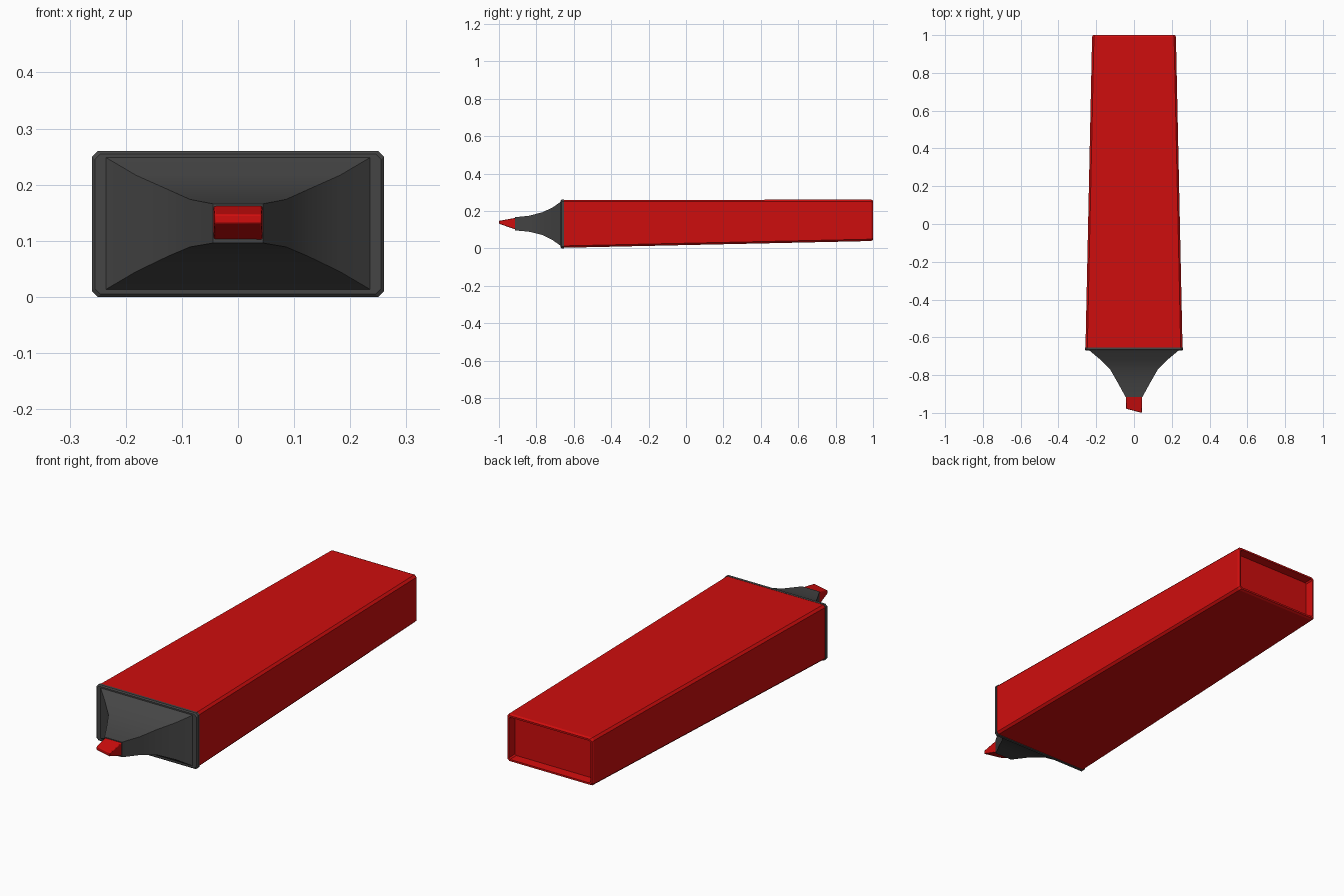
import bpy, bmesh, math

if "Cube" in bpy.data.objects:
    bpy.data.objects.remove(bpy.data.objects["Cube"])


def material(name, color):
    m = bpy.data.materials.new(name)
    m.diffuse_color = color
    m.use_nodes = True
    m.node_tree.nodes["Principled BSDF"].inputs["Base Color"].default_value = m.diffuse_color
    return m


def ring(y, half, z0, z1, c):
    """Rectangle in the xz plane with chamfered corners of size c."""
    if c == 0:
        return [(-half, y, z0), (half, y, z0), (half, y, z1), (-half, y, z1)]
    return [(-half + c, y, z0), (half - c, y, z0), (half, y, z0 + c), (half, y, z1 - c),
            (half - c, y, z1), (-half + c, y, z1), (-half, y, z1 - c), (-half, y, z0 + c)]


def loft(name, rings, mat=None):
    """Skin a row of equal-sized rings and cap both ends."""
    bm = bmesh.new()
    rows = [[bm.verts.new(p) for p in r] for r in rings]
    for a, b in zip(rows, rows[1:]):
        n = len(a)
        for i in range(n):
            j = (i + 1) % n
            bm.faces.new((a[i], a[j], b[j], b[i]))
    bm.faces.new(rows[0])
    bm.faces.new(rows[-1])
    bmesh.ops.recalc_face_normals(bm, faces=bm.faces)
    me = bpy.data.meshes.new(name)
    bm.to_mesh(me)
    bm.free()
    ob = bpy.data.objects.new(name, me)
    bpy.context.collection.objects.link(ob)
    if mat:
        me.materials.append(mat)
    bpy.ops.object.select_all(action='DESELECT')
    ob.select_set(True)
    bpy.context.view_layer.objects.active = ob
    bpy.ops.object.shade_smooth_by_angle(angle=math.radians(25))
    return ob


red = material("red_plastic", (0.62, 0.004, 0.004, 1))
grey = material("dark_grey", (0.06, 0.06, 0.06, 1))

# Tapered body with a recessed rear end
loft("body", [
    ring(-0.655, 0.257, 0.003, 0.259, 0.010),
    ring(0.990, 0.222, 0.039, 0.260, 0.010),
    ring(1.000, 0.217, 0.044, 0.255, 0.010),
    ring(1.000, 0.209, 0.052, 0.247, 0.006),
    ring(0.960, 0.205, 0.056, 0.243, 0.006)], red)

# Collar around the front of the body
loft("collar", [
    ring(-0.670, 0.255, 0.005, 0.255, 0.010),
    ring(-0.665, 0.260, 0.000, 0.260, 0.010),
    ring(-0.653, 0.260, 0.000, 0.260, 0.010)], grey)

# Concave funnel that holds the nib
loft("nib_holder", [
    ring(y, h, z0, z1, 0) for y, h, z0, z1 in (
        (-0.915, 0.045, 0.096, 0.166),
        (-0.840, 0.086, 0.089, 0.174),
        (-0.770, 0.126, 0.072, 0.192),
        (-0.715, 0.182, 0.045, 0.217),
        (-0.668, 0.238, 0.012, 0.250))], grey)

# Chisel nib with a slanted writing edge
nib = loft("nib", [
    ring(-1.0, 0.042, 0.131, 0.147, 0),
    ring(-0.90, 0.044, 0.097, 0.165, 0)], red)
for v in nib.data.vertices:
    if v.co.y < -0.95 and v.co.x < 0:
        v.co.y += 0.022
bevel = nib.modifiers.new("soft_edges", 'BEVEL')
bevel.width = 0.003
bevel.segments = 2
